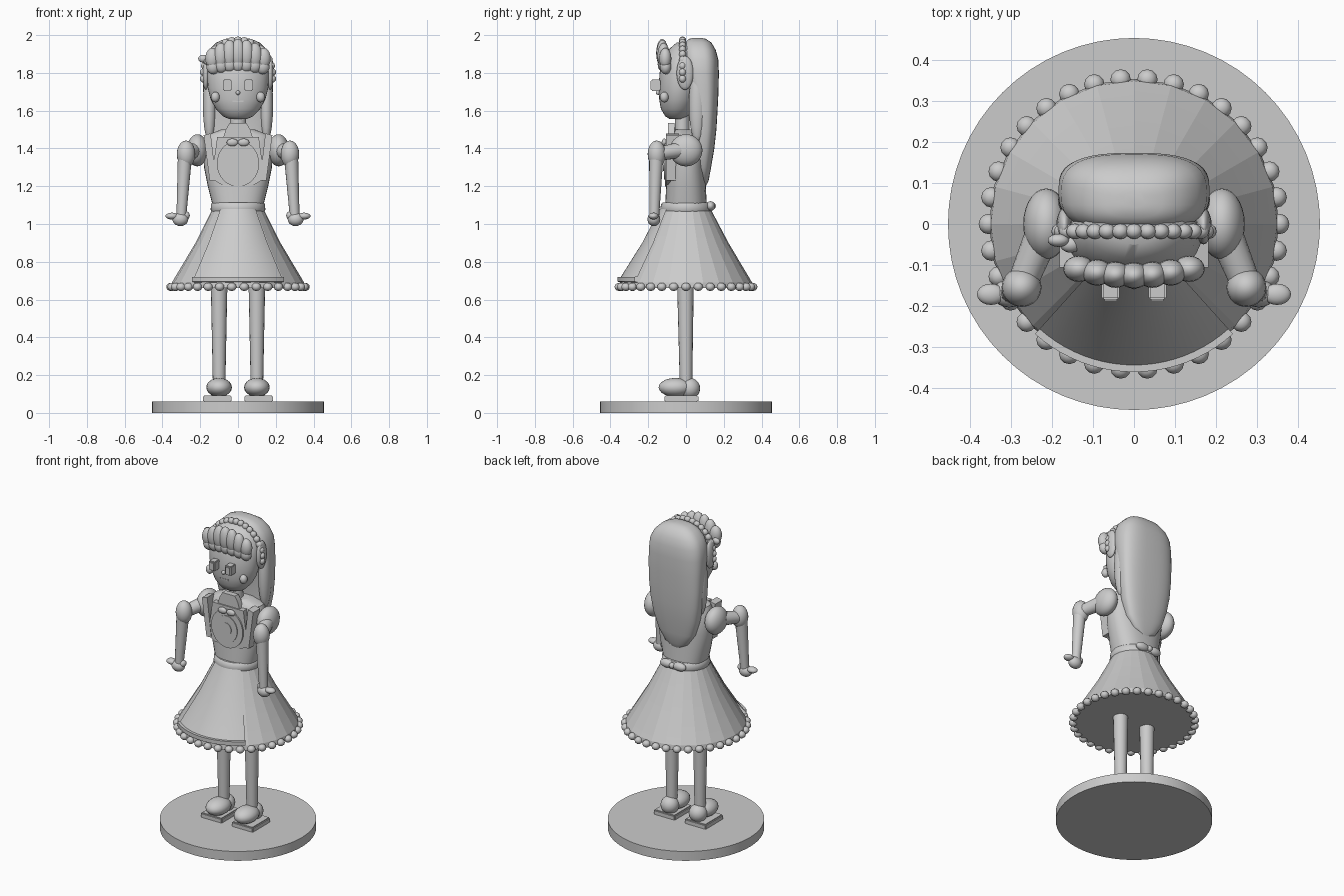
import bpy, bmesh, math
from mathutils import Vector

old = bpy.data.objects.get("Cube")
if old:
    bpy.data.objects.remove(old, do_unlink=True)

grey = bpy.data.materials.new("plain_grey")
grey.use_nodes = True
TONE = (0.6, 0.6, 0.6, 1)
grey.diffuse_color = TONE
grey.node_tree.nodes["Principled BSDF"].inputs["Base Color"].default_value = TONE


def finish(name, bm, angle=40):
    bmesh.ops.recalc_face_normals(bm, faces=bm.faces)
    mesh = bpy.data.meshes.new(name)
    bm.to_mesh(mesh)
    bm.free()
    mesh.materials.append(grey)
    ob = bpy.data.objects.new(name, mesh)
    bpy.context.collection.objects.link(ob)
    bpy.ops.object.select_all(action='DESELECT')
    ob.select_set(True)
    bpy.context.view_layer.objects.active = ob
    bpy.ops.object.shade_smooth_by_angle(angle=math.radians(angle))
    return ob


def loft(name, rings, sides=32, power=2, angle=40):
    """Stack of rounded sections, each (z, centre y, half width, half depth)."""
    bm = bmesh.new()
    loops = []
    for z, cy, rx, ry in rings:
        loop = []
        for i in range(sides):
            a = math.tau * i / sides
            c, s = math.cos(a), math.sin(a)
            x = math.copysign(abs(c) ** (2 / power), c) * rx
            y = math.copysign(abs(s) ** (2 / power), s) * ry
            loop.append(bm.verts.new((x, cy + y, z)))
        loops.append(loop)
    for lo, hi in zip(loops, loops[1:]):
        for i in range(sides):
            j = (i + 1) % sides
            bm.faces.new((lo[i], lo[j], hi[j], hi[i]))
    bm.faces.new(loops[0])
    bm.faces.new(loops[-1])
    return finish(name, bm, angle)


def add_ball(bm, centre, radii, seg=20):
    r = bmesh.ops.create_uvsphere(bm, u_segments=seg, v_segments=seg // 2, radius=1)
    bmesh.ops.scale(bm, vec=radii, verts=r["verts"])
    bmesh.ops.translate(bm, vec=centre, verts=r["verts"])


def balls(name, items, seg=20):
    bm = bmesh.new()
    for centre, radii in items:
        add_ball(bm, centre, radii, seg)
    return finish(name, bm)


def box(name, centre, size, bevel=0.006):
    bm = bmesh.new()
    bmesh.ops.create_cube(bm, size=1)
    bmesh.ops.scale(bm, vec=size, verts=bm.verts)
    bmesh.ops.translate(bm, vec=centre, verts=bm.verts)
    bmesh.ops.bevel(bm, geom=bm.edges[:], offset=bevel, segments=2, affect='EDGES')
    return finish(name, bm)


def limb(name, start, end, r1, r2):
    a, b = Vector(start), Vector(end)
    bm = bmesh.new()
    bmesh.ops.create_cone(bm, cap_ends=True, segments=16, radius1=r1, radius2=r2,
                          depth=(b - a).length)
    bmesh.ops.rotate(bm, verts=bm.verts, cent=(0, 0, 0),
                     matrix=(b - a).to_track_quat('Z', 'Y').to_matrix())
    bmesh.ops.translate(bm, verts=bm.verts, vec=(a + b) / 2)
    return finish(name, bm)


def plate(name, outline, y_front, thick):
    """Flat front-facing panel from an x/z outline."""
    bm = bmesh.new()
    face = bm.faces.new([bm.verts.new((x, y_front, z)) for x, z in outline])
    ext = bmesh.ops.extrude_face_region(bm, geom=[face])
    verts = [v for v in ext["geom"] if isinstance(v, bmesh.types.BMVert)]
    bmesh.ops.translate(bm, verts=verts, vec=(0, thick, 0))
    return finish(name, bm)


def oval(cx, cz, rx, rz, n=32):
    return [(cx + rx * math.cos(math.tau * i / n), cz + rz * math.sin(math.tau * i / n))
            for i in range(n)]


# Display base
loft("base", [(0, 0, .455, .455), (.06, 0, .455, .455)], 64)

# Skirt, waistband and ruffled hem
loft("skirt", [(.66, 0, .355, .355), (.69, 0, .35, .35), (.9, 0, .225, .225),
               (1.08, 0, .135, .13)], 24, angle=10)
loft("waistband", [(1.065, 0, .14, .132), (1.075, 0, .145, .137), (1.105, 0, .143, .132),
                   (1.115, 0, .135, .122)], 40)
hem = [math.tau * i / 34 for i in range(34)]
balls("hem_ruffle", [((.355 * math.cos(a), .355 * math.sin(a), .667), (.025, .025, .022))
                     for a in hem], 12)

# Apron panel over the front of the skirt, with a raised edge
bm = bmesh.new()
grid = []
for r, z in ((.138, 1.08), (.232, .9), (.345, .72), (.362, .72), (.362, .695), (.34, .69)):
    row = []
    for i in range(21):
        a = math.radians(-90 + (i - 10) * 4.2)
        row.append(bm.verts.new((r * math.cos(a), r * math.sin(a), z)))
    grid.append(row)
for lo, hi in zip(grid, grid[1:]):
    for i in range(20):
        bm.faces.new((lo[i], lo[i + 1], hi[i + 1], hi[i]))
finish("apron", bm)

# Bow behind the waist
balls("back_bow", [((s * .045, .13, 1.095), (.045, .024, .026)) for s in (-1, 1)]
      + [((0, .14, 1.095), (.018, .018, .018))])

# Torso and neck
loft("torso", [(1.1, 0, .135, .11), (1.2, 0, .16, .105), (1.3, 0, .18, .1),
               (1.42, .005, .185, .095), (1.47, .005, .165, .08), (1.5, 0, .09, .055)], power=2.4)
loft("neck", [(1.48, -.02, .045, .04), (1.62, -.02, .04, .038)], 20)

# Bib, medallion, collar and small chest bow
plate("bib", [(-.11, 1.46), (-.14, 1.24), (-.09, 1.21), (.09, 1.21), (.14, 1.24), (.11, 1.46)],
      -.103, .04)
plate("bib_oval", oval(0, 1.32, .112, .122), -.112, .03)
plate("bib_inner_oval", oval(0, 1.32, .075, .085), -.117, .02)
plate("bib_centre", oval(0, 1.32, .035, .04), -.121, .02)
plate("collar", [(-.08, 1.45), (-.065, 1.5), (-.045, 1.535), (.045, 1.535), (.065, 1.5),
                 (.08, 1.45), (0, 1.42)], -.095, .035)
balls("chest_bow", [((s * .03, -.115, 1.432), (.03, .014, .02)) for s in (-1, 1)])

# Parts on both sides
for side, s in (("left", 1), ("right", -1)):
    limb(side + "_leg", (s * .1, 0, .15), (s * .1, -.003, .68), .033, .044)
    balls(side + "_shoe", [((s * .1, -.055, .135), (.068, .09, .05)),
                           ((s * .1, .02, .13), (.055, .055, .055))])
    box(side + "_sole", (s * .11, -.025, .075), (.15, .18, .035))
    plate(side + "_bib_strap", [(s * .115, 1.23), (s * .15, 1.23), (s * .182, 1.47),
                                (s * .145, 1.48)], -.106, .07)
    balls(side + "_shoulder_puff", [((s * .215, 0, 1.39), (.056, .087, .085))], 28)
    limb(side + "_upper_arm", (s * .23, -.04, 1.39), (s * .275, -.15, 1.37), .042, .036)
    balls(side + "_elbow_puff", [((s * .275, -.155, 1.37), (.049, .048, .072))])
    limb(side + "_forearm", (s * .282, -.158, 1.34), (s * .3, -.168, 1.04), .037, .026)
    balls(side + "_hand", [((s * .305, -.17, 1.025), (.042, .034, .036)),
                           ((s * .35, -.172, 1.042), (.034, .026, .018)),
                           ((s * .275, -.165, 1.045), (.02, .022, .022))])
    box(side + "_eye", (s * .057, -.16, 1.735), (.044, .05, .06), .004)
    plate(side + "_eye_inset", [(s * .042, 1.713), (s * .072, 1.713), (s * .072, 1.757),
                                (s * .042, 1.757)], -.188, .006)
    balls(side + "_earring", [((s * .12, -.115, 1.672), (.023, .023, .028))])
    balls(side + "_hair_lock", [((s * .15, .06, 1.63), (.036, .045, .2)),
                                ((s * .17, -.005, 1.8), (.02, .045, .09))])

# Head, nose and mouth
loft("head", [(1.555, -.05, .045, .035), (1.57, -.05, .08, .06), (1.61, -.045, .118, .088),
              (1.66, -.04, .145, .102), (1.72, -.035, .16, .11), (1.8, -.03, .165, .11),
              (1.87, -.02, .155, .1), (1.93, -.005, .12, .08), (1.96, 0, .07, .05)])
balls("nose", [((0, -.146, 1.695), (.012, .014, .012))], 12)
box("mouth", (0, -.136, 1.65), (.06, .012, .008), .002)

# Long hair falling down the back
loft("back_hair", [(1.2, .085, .03, .02), (1.23, .085, .08, .035), (1.3, .085, .125, .048),
                   (1.4, .09, .155, .06), (1.5, .095, .172, .066), (1.6, .095, .18, .072),
                   (1.7, .09, .184, .082), (1.8, .08, .185, .094), (1.87, .075, .178, .096),
                   (1.92, .07, .155, .088), (1.96, .065, .115, .07), (1.98, .06, .07, .045),
                   (1.986, .06, .025, .02)], 40, 2.8)

# Beaded headband and its side bow
arc = [math.radians(-5 + 190 * i / 18) for i in range(19)]
balls("headband_beads", [((.182 * math.cos(a), -.018, 1.785 + .187 * math.sin(a)),
                          (.021, .019, .021)) for a in arc], 12)
loft("headband", [(1.76, -.008, .172, .02), (1.85, -.008, .165, .02), (1.91, -.008, .135, .02),
                  (1.95, -.008, .085, .02), (1.965, -.008, .03, .02)])
balls("side_bow", [((-.185, -.04, 1.875), (.026, .016, .02)),
                   ((-.155, -.05, 1.86), (.026, .02, .02))])

# Swept-up fringe made of overlapping tufts
tufts = []
for i in range(7):
    x = (i - 3) * .045
    rise = 1 - (x / .17) ** 2
    tufts.append(((x, -.1 - .026 * rise, 1.86 + .045 * rise), (.038, .032, .045 + .03 * rise)))
    tufts.append(((x * .97, -.1 - .02 * rise, 1.825 + .02 * rise), (.036, .03, .04)))
balls("fringe", tufts)
